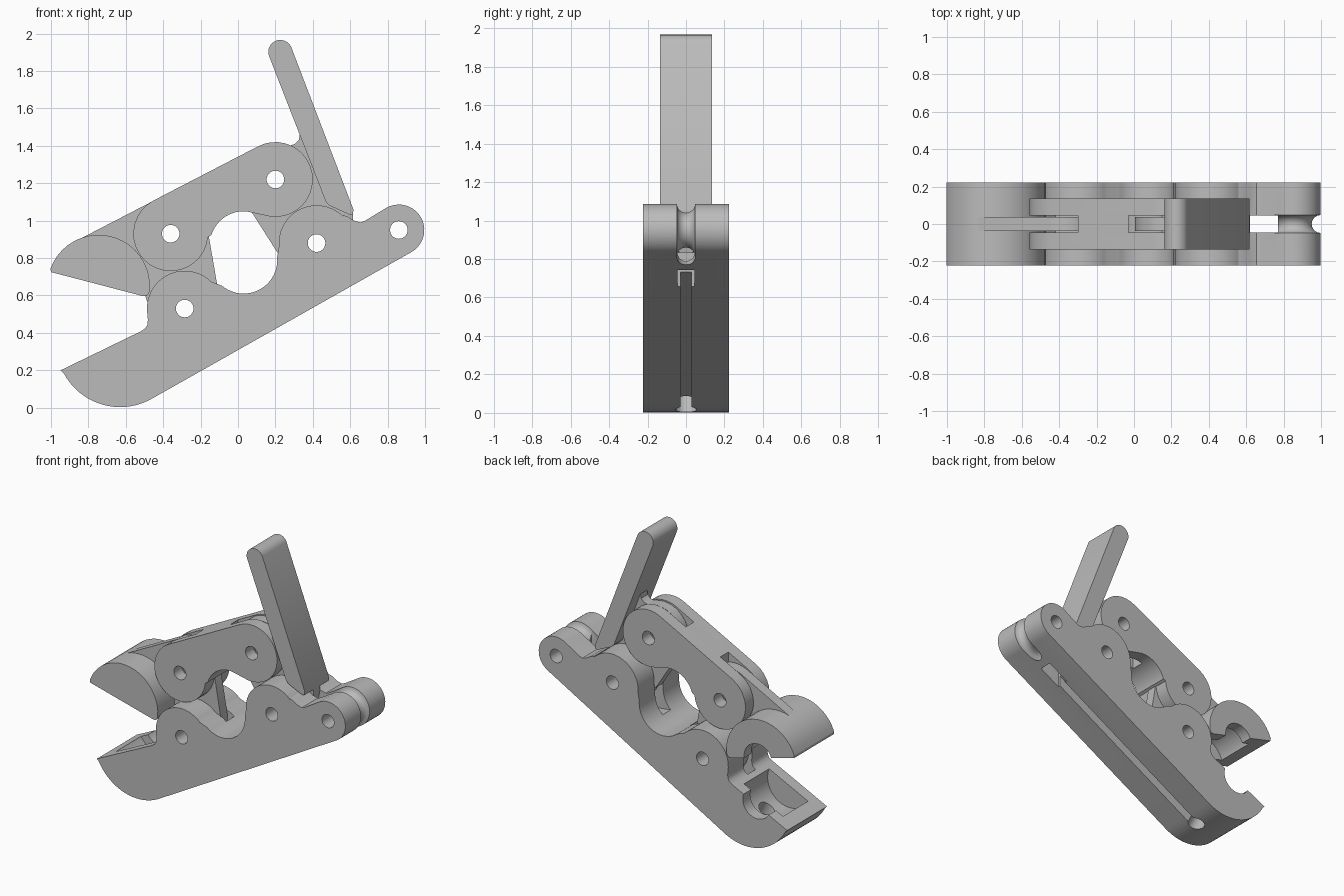
import bpy, bmesh
from math import radians, cos, sin
from mathutils import Vector

if "Cube" in bpy.data.objects:
    bpy.data.objects.remove(bpy.data.objects["Cube"])

grey = bpy.data.materials.new("mid grey")
grey.use_nodes = True
grey.diffuse_color = (0.5, 0.5, 0.5, 1)
grey.node_tree.nodes["Principled BSDF"].inputs["Base Color"].default_value = (0.5, 0.5, 0.5, 1)

# Pivots and widths
JAW_TOP, JAW_LOW = (-0.36, 0.93), (-0.285, 0.53)
LEVER_TOP, LEVER_LOW = (0.2, 1.22), (0.42, 0.88)
TAIL = (0.86, 0.95)
FULL, MID, WEB, SLOT = 0.223, 0.135, 0.037, 0.045


def arc(c, r, a, b, n=20):
    """Points on an arc in the xz plane, angles in degrees."""
    angles = [radians(a + (b - a) * i / n) for i in range(n + 1)]
    return [(c[0] + r * cos(t), c[1] + r * sin(t)) for t in angles]


def circle(c, r):
    return arc(c, r, 0, 350, 35)


def prism(name, pts, y0, y1):
    """Extrude an xz profile along y."""
    bm = bmesh.new()
    face = bm.faces.new([bm.verts.new((x, y0, z)) for x, z in pts])
    new = bmesh.ops.extrude_face_region(bm, geom=[face])["geom"]
    verts = [v for v in new if isinstance(v, bmesh.types.BMVert)]
    bmesh.ops.translate(bm, verts=verts, vec=(0, y1 - y0, 0))
    bmesh.ops.recalc_face_normals(bm, faces=bm.faces)
    mesh = bpy.data.meshes.new(name)
    bm.to_mesh(mesh)
    bm.free()
    mesh.materials.append(grey)
    ob = bpy.data.objects.new(name, mesh)
    bpy.context.collection.objects.link(ob)
    return ob


def plate(name, pts, half):
    return prism(name, pts, -half, half)


def cut(ob, cutter):
    """Subtract the cutter and throw it away."""
    mod = ob.modifiers.new("cut", "BOOLEAN")
    mod.operation, mod.solver, mod.object = "DIFFERENCE", "EXACT", cutter
    bpy.context.view_layer.objects.active = ob
    bpy.ops.object.modifier_apply(modifier=mod.name)
    bpy.data.objects.remove(cutter)


def cut_plate(ob, pts, half):
    cut(ob, plate("cutter", pts, half))


def pin_holes(ob, *pivots):
    for p in pivots:
        cut_plate(ob, circle(p, 0.047), 0.3)


def rect(x0, x1, z0, z1):
    return [(x0, z0), (x1, z0), (x1, z1), (x0, z1)]


def grip_pocket(ob, c):
    """Round pocket in a jaw, with a smaller opening on the back side."""
    cut(ob, prism("cutter", circle(c, 0.17), -0.14, 0.14))
    cut(ob, prism("cutter", circle(c, 0.11), 0.1, 0.3))


# Lower body: fixed jaw, two knuckles and a tail
body = plate("body", [(-0.948, 0.2)]
             + arc((-0.63, 0.345), 0.342, 208, 300)
             + arc(TAIL, 0.136, -60, 120)
             + [(0.68, 1.0), (0.655, 0.99), (0.62, 1.0), (0.59, 1.02), (0.56, 1.03)]
             + arc(LEVER_LOW, 0.202, 45, 185)
             + arc((0.03, 0.79), 0.18, 5, -130)
             + arc(JAW_LOW, 0.202, 45, 190)
             + [(-0.482, 0.47), (-0.484, 0.445), (-0.495, 0.425), (-0.52, 0.408)], FULL)
cut_plate(body, [(-0.55, 0.45), (-0.42, 0.32), (-0.2, 0.32), (-0.06, 0.5),
                 (-0.06, 0.9), (-0.55, 0.9)], SLOT)
cut_plate(body, [(0.12, 0.66), (0.3, 0.64), (0.63, 0.84), (0.63, 1.2), (0.12, 1.2)], SLOT)
cut_plate(body, rect(0.62, 0.77, 0.5, 1.2), SLOT)
grip_pocket(body, (-0.71, 0.33))
pin_holes(body, JAW_LOW, LEVER_LOW, TAIL)

# Cord groove under the body, its entry hole, and the round groove on the tail
cut_plate(body, [(-0.5, -0.03), (0.78, 0.69), (0.74, 0.8), (-0.53, 0.08)], 0.028)
start, end = Vector((-0.5, 0, -0.06)), Vector((-0.66, 0, 0.24))
bpy.ops.mesh.primitive_cylinder_add(vertices=24, radius=0.055, depth=(end - start).length,
                                    location=(start + end) / 2)
hole = bpy.context.object
hole.rotation_euler = (end - start).to_track_quat("Z", "Y").to_euler()
cut(body, hole)
bpy.ops.mesh.primitive_torus_add(major_segments=40, minor_segments=16, major_radius=0.138,
                                 minor_radius=0.048, location=(TAIL[0], 0, TAIL[1]),
                                 rotation=(radians(90), 0, 0))
cut(body, bpy.context.object)

# Upper link, forked at both ends
link = plate("upper_link", arc(JAW_TOP, 0.2, 117.4, 355)
             + arc((0.03, 0.87), 0.18, 163, 85)
             + arc(LEVER_TOP, 0.2, 262, 477.4), MID)
cut_plate(link, rect(-0.7, -0.3, 0.5, 1.5), SLOT)
cut_plate(link, rect(-0.03, 0.5, 0.8, 1.6), SLOT)
pin_holes(link, JAW_TOP, LEVER_TOP)

# Moving jaw and the thin web that carries it
jaw = plate("moving_jaw", [(-1.0, 0.725)] + arc((-0.745, 0.65), 0.274, 160, -5)
            + [(-0.477, 0.61), (-0.49, 0.596), (-0.51, 0.597)], FULL)
grip_pocket(jaw, (-0.72, 0.64))
jaw_web = plate("jaw_web", [(-0.84, 0.905), (-0.45, 1.107)] + arc(JAW_TOP, 0.198, 117, 0)
                + [(-0.155, 0.91), (-0.11, 0.65)] + arc(JAW_LOW, 0.18, 10, -170)
                + [(-0.5, 0.61), (-0.55, 0.75)], WEB)
pin_holes(jaw_web, JAW_TOP, JAW_LOW)

# Lever handle and its web
plate("lever_handle", arc((0.226, 1.902), 0.064, 20, 200)
      + [(0.47, 1.1), (0.49, 1.08), (0.6, 1.03), (0.615, 1.035), (0.617, 1.06)], MID)
lever_web = plate("lever_web", [(0.07, 1.05), (0.21, 0.83)] + arc(LEVER_LOW, 0.19, 195, 320)
                  + [(0.615, 1.0), (0.615, 1.05), (0.38, 1.46), (0.33, 1.46),
                     (0.325, 1.43), (0.305, 1.41), (0.28, 1.402)]
                  + arc(LEVER_TOP, 0.195, 80, 190), WEB)
pin_holes(lever_web, LEVER_TOP, LEVER_LOW)

# Smooth the rounded walls, keep the edges sharp
bpy.ops.object.select_all(action="DESELECT")
for ob in bpy.context.scene.objects:
    if ob.type == "MESH":
        ob.select_set(True)
        bpy.context.view_layer.objects.active = ob
bpy.ops.object.shade_smooth_by_angle(angle=radians(30))
